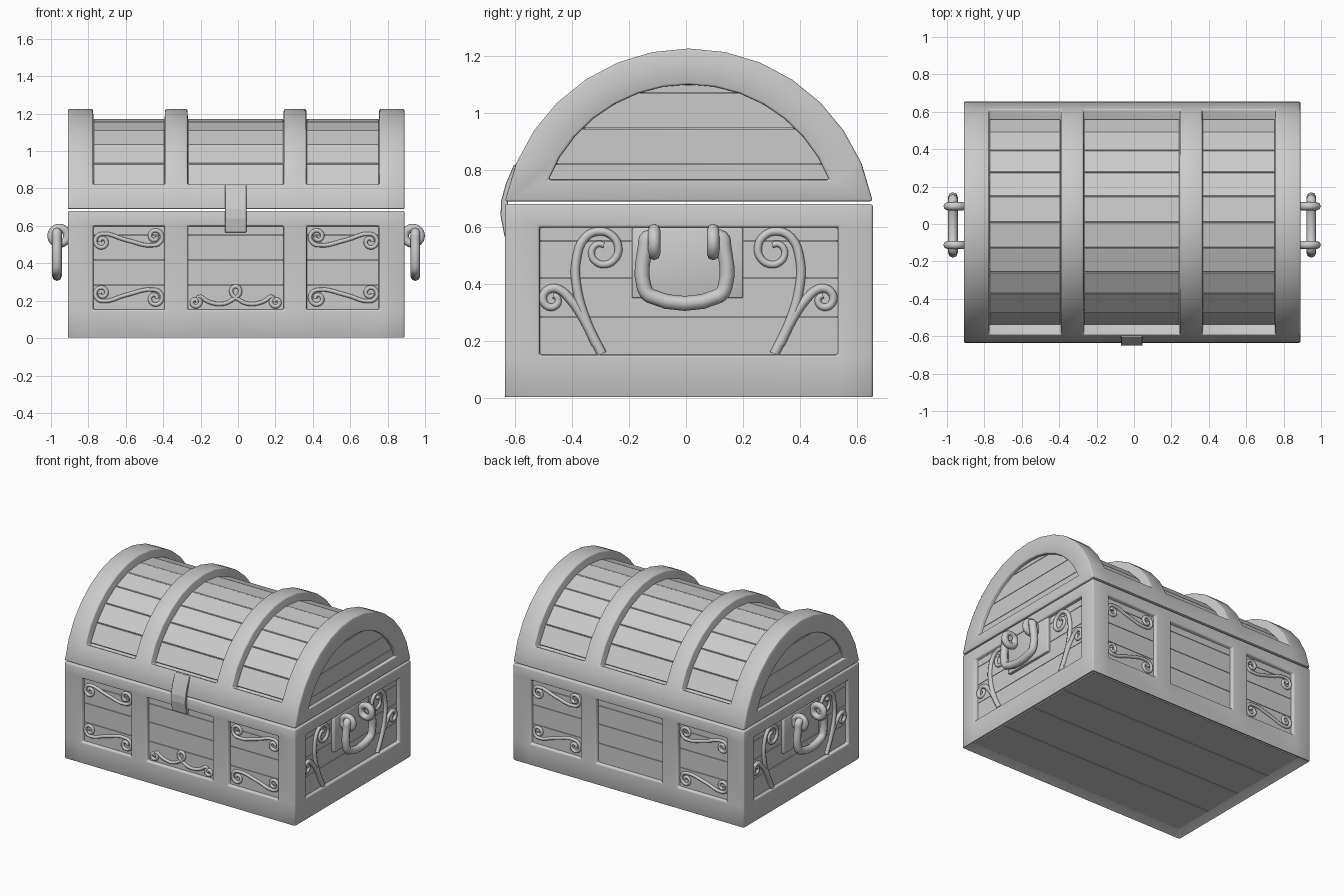
import bpy, bmesh, math
from mathutils import Matrix, Vector

if "Cube" in bpy.data.objects:
    bpy.data.objects.remove(bpy.data.objects["Cube"])

grey = bpy.data.materials.new("plain_grey")
grey.diffuse_color = (0.6, 0.6, 0.6, 1)
grey.use_nodes = True
grey.node_tree.nodes["Principled BSDF"].inputs["Base Color"].default_value = grey.diffuse_color

CX, CY = -0.01, 0.01                      # centre of the body
X0, X1, Y0, Y1 = -0.91, 0.89, -0.635, 0.655
BAYS = [(-0.775, -0.39), (-0.27, 0.245), (0.365, 0.755)]
SIDE = (-0.515, 0.535)                    # end panel, along y
PZ0, PZ1 = 0.15, 0.60                     # panel heights
ROWS = [PZ0, 0.285, 0.42, 0.55, PZ1]


def finish(ob, bevel=0.0, segments=2, angle=50):
    """Bevel, apply everything, smooth by angle and colour."""
    if bevel:
        m = ob.modifiers.new("bevel", 'BEVEL')
        m.width, m.segments = bevel, segments
        m.limit_method, m.angle_limit = 'ANGLE', math.radians(40)
    bpy.ops.object.select_all(action='DESELECT')
    ob.select_set(True)
    bpy.context.view_layer.objects.active = ob
    bpy.ops.object.convert(target='MESH')
    ob = bpy.context.object
    ob.data.materials.clear()
    ob.data.materials.append(grey)
    bpy.ops.object.shade_smooth_by_angle(angle=math.radians(angle))
    return ob


def from_bm(bm, name):
    bmesh.ops.recalc_face_normals(bm, faces=bm.faces)
    me = bpy.data.meshes.new(name)
    bm.to_mesh(me)
    bm.free()
    ob = bpy.data.objects.new(name, me)
    bpy.context.collection.objects.link(ob)
    return ob


def add_box(bm, lo, hi, turn=Matrix()):
    lo, hi = Vector(lo), Vector(hi)
    mat = turn @ Matrix.Translation((lo + hi) / 2) @ Matrix.Diagonal((*(hi - lo), 1))
    return bmesh.ops.create_cube(bm, size=1, matrix=mat)


def tube(name, pts, radius, closed=False, taper=False):
    cu = bpy.data.curves.new(name, 'CURVE')
    cu.dimensions = '3D'
    cu.bevel_depth, cu.bevel_resolution, cu.resolution_u = radius, 2, 4
    cu.use_fill_caps = True
    sp = cu.splines.new('BEZIER')
    sp.bezier_points.add(len(pts) - 1)
    sp.use_cyclic_u = closed
    for i, (b, p) in enumerate(zip(sp.bezier_points, pts)):
        b.co = p
        b.handle_left_type = b.handle_right_type = 'AUTO'
        if taper:
            b.radius = 1.15 - 0.5 * i / len(pts)
    ob = bpy.data.objects.new(name, cu)
    bpy.context.collection.objects.link(ob)
    return finish(ob)


def spiral(cu, cv, r0, r1, a0, a1, n=11):
    out = []
    for i in range(n):
        t = i / (n - 1)
        a, r = math.radians(a0 + (a1 - a0) * t), r0 + (r1 - r0) * t
        out.append((cu + r * math.cos(a), cv + r * math.sin(a)))
    return out


# Base: box cut into a grid, panels and floor sunk in
bm = bmesh.new()
add_box(bm, (X0, Y0, 0), (X1, Y1, 0.68))
cuts = [((x, 0, 0), (1, 0, 0)) for bay in BAYS for x in bay]
cuts += [((0, y, 0), (0, 1, 0)) for y in SIDE] + [((0, 0, z), (0, 0, 1)) for z in (PZ0, PZ1)]
for co, no in cuts:
    bmesh.ops.bisect_plane(bm, geom=bm.verts[:] + bm.edges[:] + bm.faces[:], plane_co=co, plane_no=no)
panels, floor = [], []
for f in bm.faces:
    c, n = f.calc_center_median(), f.normal
    high = PZ0 < c.z < PZ1
    if abs(n.y) > 0.9 and high and any(a < c.x < b for a, b in BAYS):
        panels.append(f)
    elif abs(n.x) > 0.9 and high and SIDE[0] < c.y < SIDE[1]:
        panels.append(f)
    elif n.z < -0.9:
        floor.append(f)
bmesh.ops.inset_region(bm, faces=panels, thickness=0.004, depth=-0.04, use_even_offset=True)
bmesh.ops.inset_region(bm, faces=floor, thickness=0.055, depth=-0.04, use_even_offset=True)
finish(from_bm(bm, "base_frame"), 0.008)

# Planks in the base panels
bm = bmesh.new()
for z0, z1 in zip(ROWS, ROWS[1:]):
    za, zb = z0 + 0.0015, z1 - 0.0015
    for a, b in BAYS:
        for y in (Y0 + 0.034, Y1 - 0.034):
            add_box(bm, (a, y - 0.008, za), (b, y + 0.008, zb))
    for x in (X0 + 0.034, X1 - 0.034):
        add_box(bm, (x - 0.008, SIDE[0], za), (x + 0.008, SIDE[1], zb))
finish(from_bm(bm, "base_planks"), angle=20)

# Floor planks under the base
bm = bmesh.new()
for i in range(4):
    y = Y0 + 0.055 + i * 0.295
    add_box(bm, (X0 + 0.055, y + 0.002, 0.032), (X1 - 0.055, y + 0.293, 0.05))
finish(from_bm(bm, "floor_planks"), angle=20)

# Lid: arched shell with sunken bays and sunken ends
R, RI, ZC = 0.656, 0.53, 0.569
lid_angles = [-79.4] + [-67 + 134 * i / 12 for i in range(13)] + [79.4]
inner_lim = math.degrees(math.acos((0.765 - ZC) / RI))


def arc(r, angles, x):
    return [Vector((x, CY + r * math.sin(math.radians(a)), ZC + r * math.cos(math.radians(a)))) for a in angles]


bm = bmesh.new()
xs = [X0] + [x for bay in BAYS for x in bay] + [X1]
rings = [[bm.verts.new(p) for p in arc(R, lid_angles, x)] for x in xs]
N = len(lid_angles)
bays = []
for i in range(len(xs) - 1):
    for j in range(N):
        k = (j + 1) % N
        f = bm.faces.new((rings[i][j], rings[i][k], rings[i + 1][k], rings[i + 1][j]))
        if i % 2 and 0 < j < N - 2:
            bays.append(f)
inner_angles = [inner_lim * (2 * j / (N - 1) - 1) for j in range(N)]
for ring, x, s in ((rings[0], X0, 1), (rings[-1], X1, -1)):
    rim = [bm.verts.new(p) for p in arc(RI, inner_angles, x)]
    deep = [bm.verts.new(p) for p in arc(RI, inner_angles, x + s * 0.04)]
    for j in range(N):
        k = (j + 1) % N
        bm.faces.new((ring[j], ring[k], rim[k], rim[j]))
        bm.faces.new((rim[j], rim[k], deep[k], deep[j]))
    bm.faces.new(deep)
bmesh.ops.recalc_face_normals(bm, faces=bm.faces)
bmesh.ops.inset_region(bm, faces=bays, thickness=0.003, depth=-0.075, use_even_offset=True)
finish(from_bm(bm, "lid_frame"), 0.008)

# Curved-over roof planks
bm = bmesh.new()
step = 13.2
half = 0.6 * math.tan(math.radians(step / 2)) - 0.0015
for a, b in BAYS:
    for i in range(10):
        turn = Matrix.Translation((0, CY, ZC)) @ Matrix.Rotation(math.radians((i - 4.5) * step), 4, 'X')
        add_box(bm, (a + 0.002, -half, 0.57), (b - 0.002, half, 0.598), turn)
finish(from_bm(bm, "lid_planks"), 0.003, 1, 20)

# Planks closing the lid ends
bm = bmesh.new()
levels = [0.765, 0.82, 0.945, 1.07, ZC + RI - 0.001]
for x in (X0 + 0.034, X1 - 0.034):
    for z0, z1 in zip(levels, levels[1:]):
        zs = [z0 + 0.0015 + (z1 - z0 - 0.003) * i / 4 for i in range(5)]
        w = [math.sqrt(RI ** 2 - (z - ZC) ** 2) for z in zs]
        loop = [(CY + a, z) for a, z in zip(w, zs)] + [(CY - a, z) for a, z in list(zip(w, zs))[::-1]]
        f = bm.faces.new([bm.verts.new((x - 0.008, y, z)) for y, z in loop])
        ext = bmesh.ops.extrude_face_region(bm, geom=[f], use_keep_orig=True)
        for v in ext["geom"]:
            if isinstance(v, bmesh.types.BMVert):
                v.co.x += 0.016
finish(from_bm(bm, "lid_end_planks"), angle=20)

# Latch strap
bm = bmesh.new()
strap = [(-0.603, 0.818), (-0.632, 0.75), (-0.648, 0.69), (-0.65, 0.64), (-0.636, 0.565)]
rows = [[bm.verts.new((x, y + d, z)) for x, d in ((-0.07, 0), (0.045, 0), (0.045, 0.025), (-0.07, 0.025))]
        for y, z in strap]
for p, q in zip(rows, rows[1:]):
    for j in range(4):
        bm.faces.new((p[j], p[(j + 1) % 4], q[(j + 1) % 4], q[j]))
bm.faces.new(rows[0])
bm.faces.new(rows[-1])
finish(from_bm(bm, "latch"), 0.002, 1, 10)

# S-shaped scrolls in the outer front and back panels
s_curve = (spiral(-0.727, 0.515, 0.012, 0.042, 540, 90) + [(-0.6, 0.525)]
           + spiral(-0.445, 0.543, 0.046, 0.012, 270, 720))
mid_left = spiral(-0.228, 0.192, 0.01, 0.03, -360, 60, 9) + [(-0.16, 0.195), (-0.09, 0.182), (-0.03, 0.205)]
middle = mid_left + [(0.012, 0.25), (-0.012, 0.277), (-0.037, 0.25)] + [(-0.025 - u, v) for u, v in mid_left[::-1]]
for y, label in ((Y0 + 0.024, "front"), (Y1 - 0.024, "back")):
    for right in (0, 1):
        for low in (0, 1):
            pts = [(-0.02 - u if right else u, y, 0.755 - v if low else v) for u, v in s_curve]
            tube(label + "_scroll", pts, 0.011)
tube("front_middle_scroll", [(u, Y0 + 0.024, v) for u, v in middle], 0.011)

# Tall and short scrolls, handle plates, handles and lugs on both ends
tall = [(-0.295, 0.155), (-0.35, 0.27), (-0.383, 0.39), (-0.385, 0.48)] + spiral(-0.295, 0.515, 0.075, 0.022, 140, -290)
short = [(-0.315, 0.19), (-0.36, 0.28), (-0.405, 0.345)] + spiral(-0.468, 0.345, 0.042, 0.014, 60, 440)
grip = [(-0.1, 0.56), (-0.135, 0.562), (-0.143, 0.53), (-0.147, 0.39), (-0.125, 0.358)]
grip += [(-0.01 - u, v) for u, v in grip[::-1]]
for s, label in ((-1, "left"), (1, "right")):
    wall = X1 if s > 0 else X0
    for m in (0, 1):
        for pts, name in ((tall, "_tall_scroll"), (short, "_short_scroll")):
            tube(label + name, [(wall - s * 0.024, 0.015 - u if m else u, v) for u, v in pts], 0.015, taper=True)
    bm = bmesh.new()
    a, b = sorted((wall - s * 0.04, wall - s * 0.004))
    add_box(bm, (a, -0.19, 0.35), (b, 0.2, 0.597))
    finish(from_bm(bm, label + "_handle_plate"), 0.006)
    tube(label + "_handle", [(wall + s * 0.058, u, v) for u, v in grip], 0.026)
    for y in (-0.112, 0.095):
        ring = spiral(wall + s * 0.045, 0.547, 0.042, 0.042, 0, 315, 8)
        tube(label + "_handle_lug", [(u, y, v) for u, v in ring], 0.022, closed=True)
